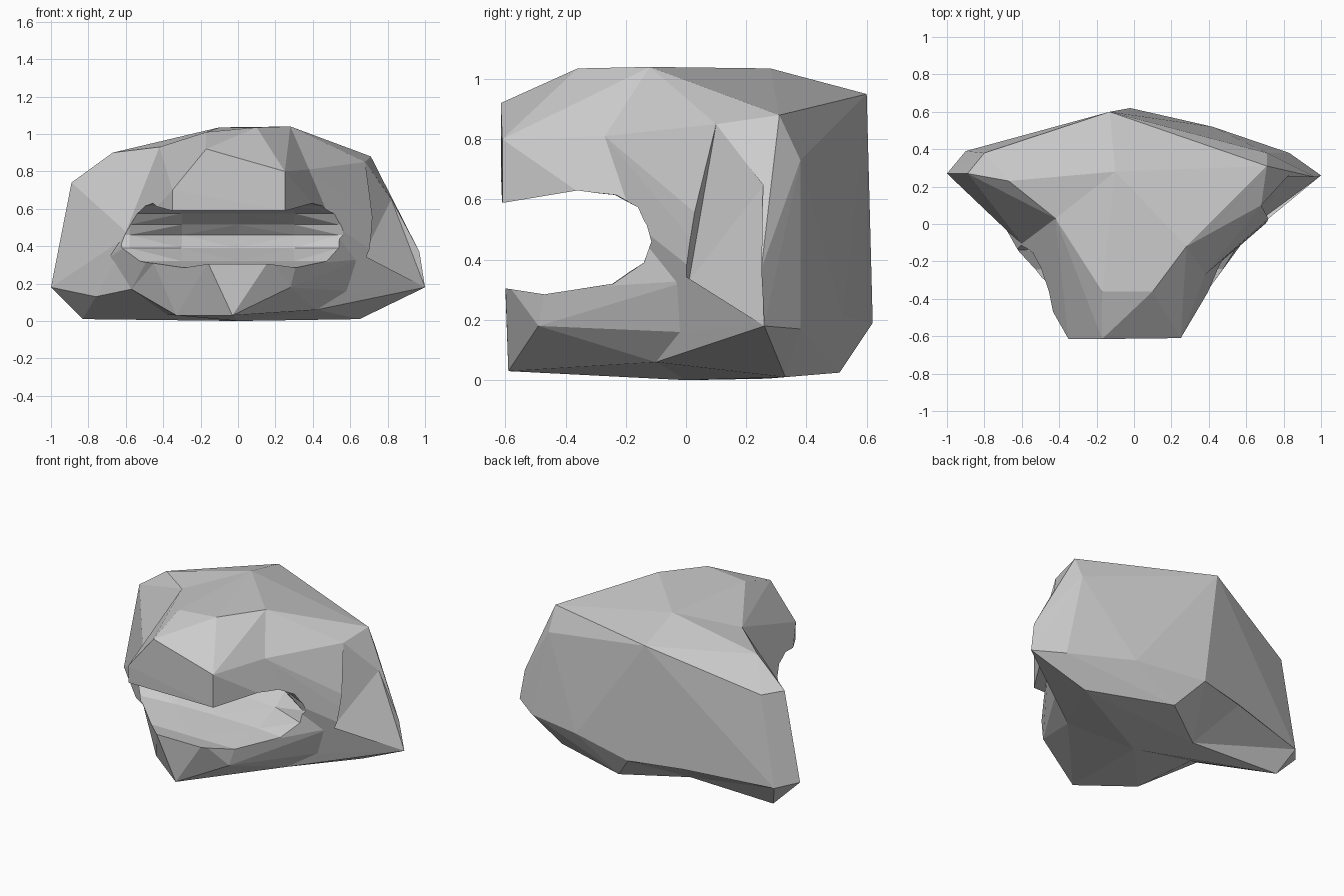
import bpy, bmesh

stone = bpy.data.materials.new("stone grey")
stone.diffuse_color = (0.6, 0.6, 0.6, 1)


def finish(name, bm):
    bmesh.ops.recalc_face_normals(bm, faces=bm.faces)
    mesh = bpy.data.meshes.new(name)
    bm.to_mesh(mesh)
    bm.free()
    mesh.materials.append(stone)
    obj = bpy.data.objects.new(name, mesh)
    bpy.context.collection.objects.link(obj)
    return obj


def hull(name, points):
    """Faceted boulder wrapped around a few corner points."""
    bm = bmesh.new()
    for p in points:
        bm.verts.new(p)
    res = bmesh.ops.convex_hull(bm, input=bm.verts[:])
    loose = {g for g in res["geom_interior"] + res["geom_unused"]
             if isinstance(g, bmesh.types.BMVert)}
    bmesh.ops.delete(bm, geom=list(loose), context='VERTS')
    return finish(name, bm)


def hollow(name, profile, stations):
    """Loft a (y, z) profile along x, pushing its back deeper by station."""
    bm = bmesh.new()
    rings = []
    for x, deeper in stations:
        ring = []
        for y, z in profile:
            w = max(0, 1 - abs(z - 0.46) / 0.17) if y > -0.3 else 0
            w = w ** 0.5 if z > 0.46 else w
            ring.append(bm.verts.new((x, y + deeper * w, z)))
        rings.append(ring)
    n = len(profile)
    for a, b in zip(rings, rings[1:]):
        for i in range(n):
            j = (i + 1) % n
            bm.faces.new((a[i], a[j], b[j], b[i]))
    bm.faces.new(rings[0])
    bm.faces.new(rings[-1])
    bmesh.ops.triangulate(bm, faces=bm.faces[:])
    return finish(name, bm)


def combine(obj, other, operation):
    mod = obj.modifiers.new("combine", 'BOOLEAN')
    mod.operation = operation
    mod.solver = 'EXACT'
    mod.object = other
    bpy.context.view_layer.objects.active = obj
    bpy.ops.object.modifier_apply(modifier=mod.name)
    bpy.data.objects.remove(other)


# corners where the wide back meets the snout above and the jaw below
brow = [
    (0.28, -0.12, 1.04), (-0.10, 0.28, 1.035), (-0.42, 0.03, 0.93),
    (0.38, -0.27, 0.81), (0.39, -0.27, 0.60),
]
cheeks = [
    (0.58, -0.02, 0.16), (0.66, 0.01, 0.33), (0.42, -0.10, 0.06),
    (-0.70, 0.0, 0.33), (-0.57, -0.11, 0.17), (-0.38, 0.06, 0.035),
    (0.0, 0.0, 0.0), (0.54, -0.12, 0.46), (-0.58, -0.13, 0.46),
]

# wide back with two wing tips
rock = hull("rock", brow + cheeks + [
    (0.68, 0.10, 0.85), (0.71, 0.31, 0.88), (0.71, 0.38, 0.73),
    (0.82, 0.26, 0.65), (0.97, 0.25, 0.37), (1.0, 0.26, 0.18),
    (0.83, 0.38, 0.17), (0.65, 0.33, 0.01), (0.42, 0.52, 0.21),
    (0.12, 0.51, 0.025), (-0.02, 0.62, 0.19), (-0.04, 0.595, 0.44),
    (-0.13, 0.60, 0.95), (-0.36, 0.52, 0.20), (-0.22, 0.27, 0.005),
    (-0.80, 0.38, 0.73), (-0.89, 0.27, 0.74), (-0.67, 0.23, 0.90),
    (-0.90, 0.39, 0.16), (-1.0, 0.27, 0.18), (-0.83, 0.30, 0.01),
    (-0.76, 0.05, 0.13),
])

# dent in the right flank
dent = hull("flank_cutter", [
    (0.68, 0.10, 0.85), (0.82, 0.26, 0.65), (0.97, 0.25, 0.37),
    (1.0, 0.26, 0.18), (0.66, 0.01, 0.33), (1.0, -0.10, 0.50),
])
combine(rock, dent, 'DIFFERENCE')

# notch under the back
notch = hull("notch_cutter", [
    (-0.22, 0.27, 0.005), (0.12, 0.51, 0.025), (-0.02, 0.62, 0.19),
    (-0.36, 0.52, 0.20), (-0.90, 0.39, 0.16), (-0.83, 0.30, 0.01),
    (-0.30, 0.50, -0.10), (-0.30, 0.66, 0.10),
])
combine(rock, notch, 'DIFFERENCE')

# overhanging snout
snout = hull("snout", brow + [
    (-0.17, -0.615, 0.92), (0.25, -0.61, 0.80), (0.25, -0.61, 0.59),
    (-0.35, -0.615, 0.70), (-0.35, -0.61, 0.57), (-0.17, -0.36, 1.01),
    (0.10, -0.36, 1.035), (0.36, -0.38, 0.57), (-0.43, -0.40, 0.57),
    (-0.70, 0.0, 0.33), (-0.58, -0.13, 0.46), (0.54, -0.12, 0.46),
    (-0.45, -0.32, 0.31), (-0.57, -0.11, 0.17),
])
combine(rock, snout, 'UNION')

# pointed lower jaw
jaw = hull("jaw", cheeks + [
    (-0.16, -0.60, 0.31), (0.17, -0.60, 0.33), (0.31, -0.47, 0.30),
    (0.28, -0.49, 0.18), (-0.03, -0.59, 0.03), (-0.33, -0.36, 0.03),
    (-0.45, -0.32, 0.31), (0.0, 0.25, 0.03),
])
combine(rock, jaw, 'UNION')

# rounded mouth cut across the snout, deepest in the middle
mouth = hollow("mouth_cutter", [
    (-0.9, 0.59), (-0.6, 0.59), (-0.36, 0.63), (-0.25, 0.615),
    (-0.17, 0.575), (-0.13, 0.515), (-0.115, 0.46), (-0.14, 0.39),
    (-0.25, 0.32), (-0.47, 0.285), (-0.6, 0.305), (-0.9, 0.305),
], [(-1.2, 0), (-0.58, 0), (-0.3, 0.16), (0, 0.2), (0.3, 0.16), (0.54, 0), (1.2, 0)])
combine(rock, mouth, 'DIFFERENCE')
